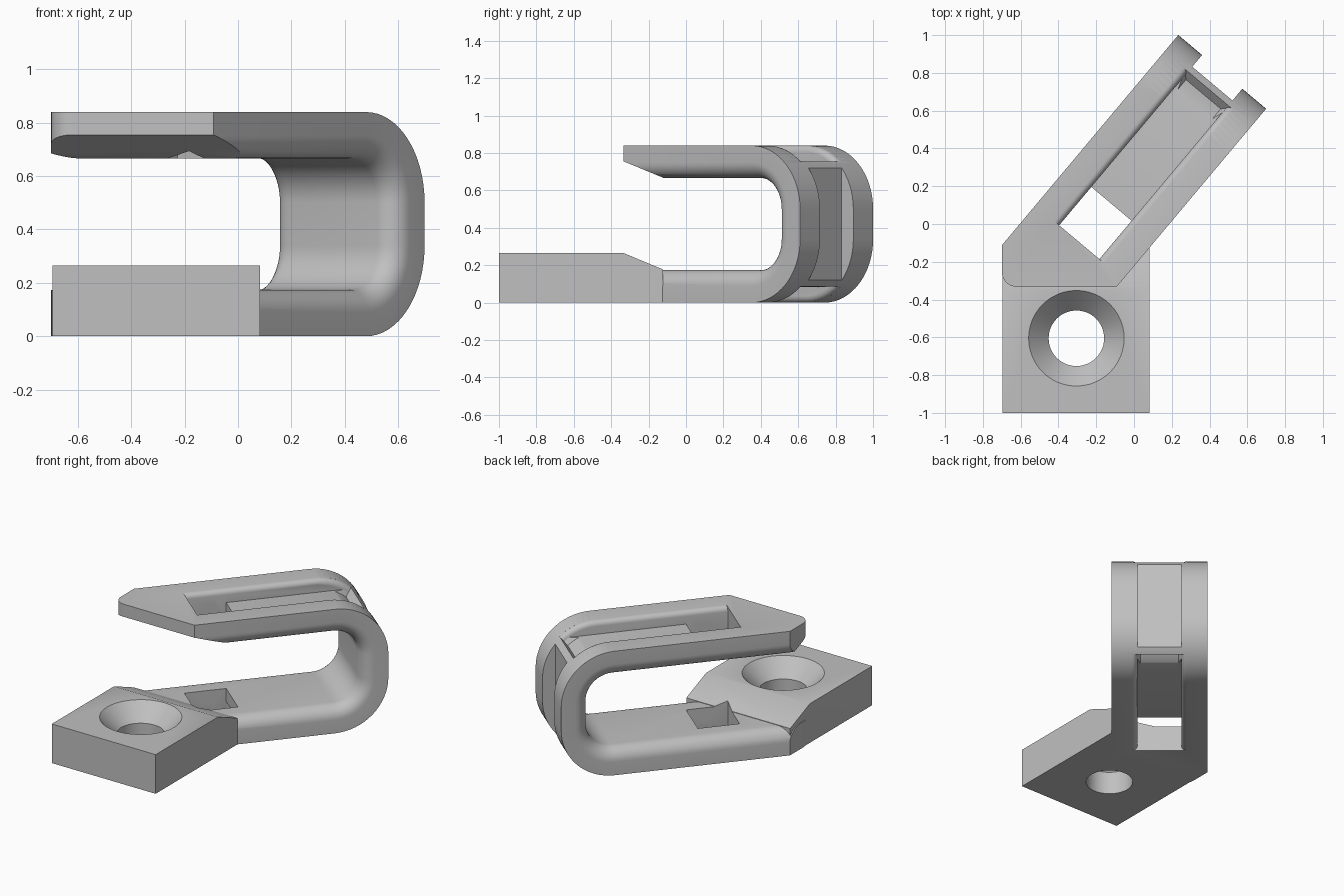
import bpy, bmesh
from math import sin, cos, pi, radians
from mathutils import Matrix

cube = bpy.data.objects.get("Cube")
if cube:
    bpy.data.objects.remove(cube, do_unlink=True)

TURN = Matrix.Rotation(radians(50), 4, 'Z')   # the clip runs diagonally
MID = 0.16                                    # sideways centre of the clip
THICK, HIGH, BEND = 0.174, 0.84, 0.34         # arm thickness, height, bend radius
BEND_X = 0.577

grey = bpy.data.materials.new("plain_grey")
grey.use_nodes = True
grey.diffuse_color = (0.53, 0.53, 0.53, 1)
grey.node_tree.nodes["Principled BSDF"].inputs["Base Color"].default_value = (0.53, 0.53, 0.53, 1)


def loft(name, rings, turn=False):
    """Closed solid through rings of equal point count."""
    bm = bmesh.new()
    loops = [[bm.verts.new(p) for p in ring] for ring in rings]
    n = len(loops[0])
    for a, b in zip(loops, loops[1:]):
        for i in range(n):
            j = (i + 1) % n
            bm.faces.new((a[i], a[j], b[j], b[i]))
    bm.faces.new(loops[0])
    bm.faces.new(loops[-1])
    bmesh.ops.recalc_face_normals(bm, faces=bm.faces)
    if turn:
        bm.transform(TURN)
    mesh = bpy.data.meshes.new(name)
    bm.to_mesh(mesh)
    bm.free()
    mesh.materials.append(grey)
    ob = bpy.data.objects.new(name, mesh)
    bpy.context.collection.objects.link(ob)
    return ob


def sweep(name, section, path):
    """Sweep (sideways, depth) points along (x, z, normal x, normal z) stations."""
    return loft(name, [[(x - nx * d, MID + s, z - nz * d) for s, d in section]
                       for x, z, nx, nz in path], turn=True)


def boolean(target, tool, operation):
    mod = target.modifiers.new(operation, 'BOOLEAN')
    mod.operation, mod.object, mod.solver = operation, tool, 'EXACT'
    bpy.ops.object.select_all(action='DESELECT')
    bpy.context.view_layer.objects.active = target
    target.select_set(True)
    bpy.ops.object.modifier_apply(modifier=mod.name)
    bpy.data.objects.remove(tool, do_unlink=True)


def bend(start, end, centre_z, steps):
    """Stations round one bend, angles in degrees."""
    angles = [radians(start + (end - start) * i / steps) for i in range(steps + 1)]
    return [(BEND_X + BEND * cos(a), centre_z + BEND * sin(a), cos(a), sin(a)) for a in angles]


def arc(cx, cy, r, start, end, steps):
    angles = [radians(start + (end - start) * i / steps) for i in range(steps + 1)]
    return [(cx + r * cos(a), cy + r * sin(a)) for a in angles]


# Hooked clip: a U sweep with rounded inner edges
half, fillet = 0.3035, 0.085
side = arc(half - fillet, THICK - fillet, fillet, 0, 90, 8)
section = [(-half, 0), (half, 0)] + side + [(-s, d) for s, d in reversed(side)]
path = ([(-0.9, 0, 0, -1)] + bend(-90, 0, BEND, 16)
        + bend(0, 90, HIGH - BEND, 16) + [(-0.9, HIGH, 0, 1)])
clip = sweep("hooked_clip", section, path)

# Trim both tips square to the block, with one rounded corner
outline = arc(-0.62, -0.253, 0.08, 180, 270, 8) + [(1.2, -0.333), (1.2, 1.2), (-0.7, 1.2)]
boolean(clip, loft("tip_trim", [[(x, y, z) for x, y in outline] for z in (-0.3, 1.2)]), 'INTERSECT')

# Sloped underside of the upper tip
wedge = [(-0.5, 0.824), (-0.05, 0.638), (-0.05, 0.6), (-0.5, 0.6)]
boolean(clip, loft("tip_wedge", [[(x, y, z) for y, z in wedge] for x in (-1, 1)]), 'DIFFERENCE')

# Mounting block with a ramp down to the lower arm
ramp = [(-1, 0), (-1, 0.265), (-0.333, 0.265), (-0.122, 0.177), (-0.122, 0)]
block = loft("mounting_block", [[(x, y, z) for y, z in ramp] for x in (-0.695, 0.083)])
boolean(clip, block, 'UNION')

# Countersunk screw hole
levels = [(-0.1, 0.147), (0.155, 0.147), (0.265, 0.253), (0.3, 0.288)]
rings = [[(x, y, z) for x, y in arc(-0.305, -0.605, r, 0, 352.5, 47)] for z, r in levels]
boolean(clip, loft("screw_hole", rings), 'DIFFERENCE')

# Channel round the outside, between the two flanges
slot = 0.139
channel = [(-0.1, -0.2), (1.2, -0.2), (1.2, 1.04), (-0.1, 1.04),
           (-0.1, 0.755), (0.836, 0.755), (0.836, 0.085), (-0.1, 0.085)]
boolean(clip, loft("channel", [[(x, MID + s, z) for x, z in channel] for s in (-slot, slot)], True),
        'DIFFERENCE')

# Window through both arms
window = [(-0.26, -0.2), (0.005, -0.2), (0.005, 1.04), (-0.26, 1.04)]
boolean(clip, loft("window", [[(x, MID + s, z) for x, z in window] for s in (-slot, slot)], True),
        'DIFFERENCE')

# Rounded rims of the channel on the upper and lower arm
r = 0.032
rim = [(0.12, 0.06)] + arc(slot + r, r, r, 180, 270, 5) + [(slot + r, -0.03)]
rim_section = rim + [(-s, d) for s, d in reversed(rim)]
upper = bend(48.6, 90, HIGH - BEND, 8) + [(-0.26, HIGH, 0, 1)]
lower = [(x, HIGH - z, nx, -nz) for x, z, nx, nz in upper]
for name, stations in (("upper_rim", upper), ("lower_rim", lower)):
    boolean(clip, sweep(name, rim_section, stations), 'DIFFERENCE')

# Smooth the curves, keep the edges
bpy.ops.object.select_all(action='DESELECT')
clip.select_set(True)
bpy.context.view_layer.objects.active = clip
bpy.ops.object.shade_smooth_by_angle(angle=radians(25))
